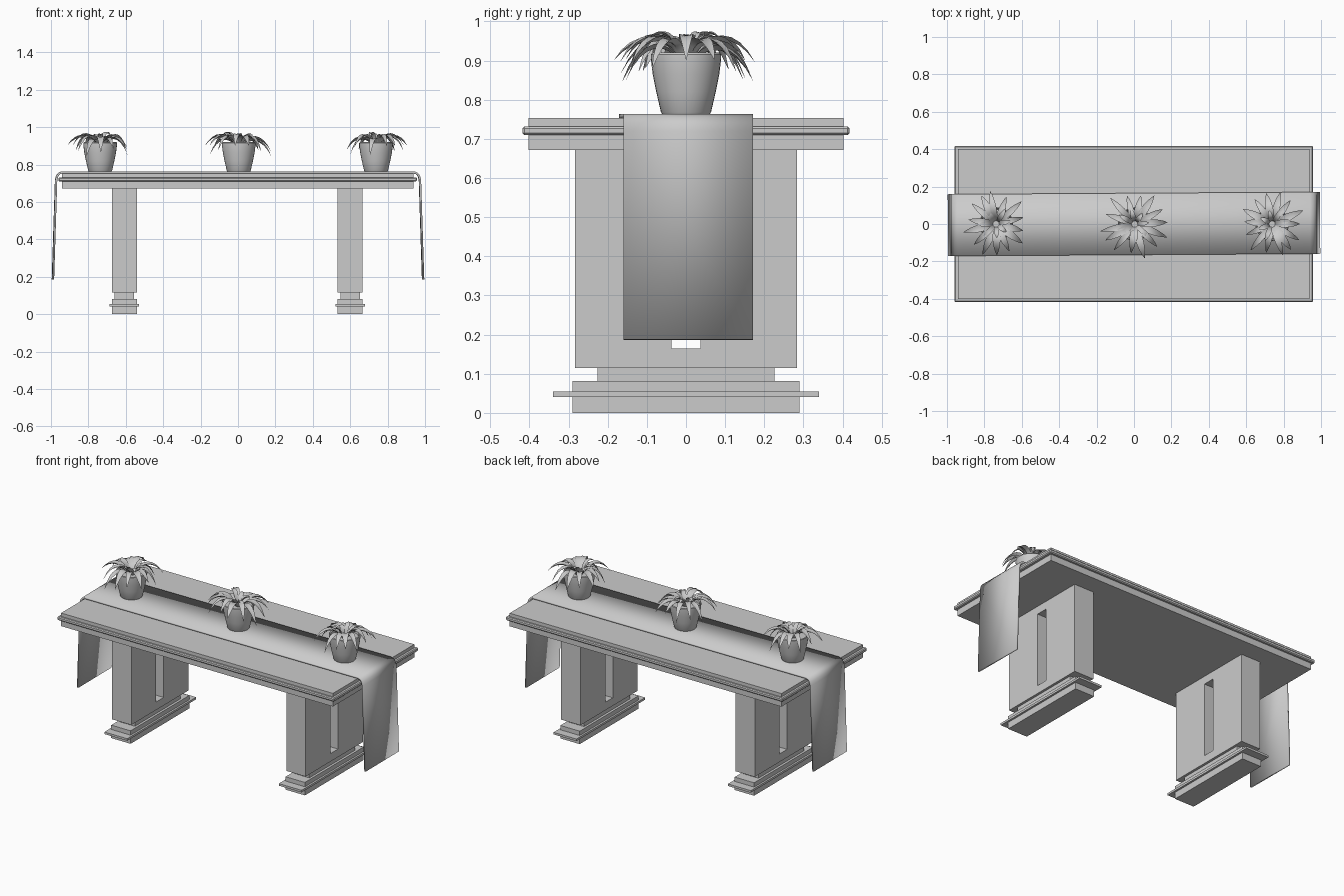
import bpy, bmesh, math, random
from mathutils import Vector

if "Cube" in bpy.data.objects:
    bpy.data.objects.remove(bpy.data.objects["Cube"])

grey = bpy.data.materials.new("plain_grey")
grey.use_nodes = True
grey.diffuse_color = (0.6, 0.6, 0.6, 1)
grey.node_tree.nodes["Principled BSDF"].inputs["Base Color"].default_value = (0.6, 0.6, 0.6, 1)


def finish(bm, name, smooth=None):
    mesh = bpy.data.meshes.new(name)
    bm.to_mesh(mesh)
    bm.free()
    mesh.materials.append(grey)
    ob = bpy.data.objects.new(name, mesh)
    bpy.context.collection.objects.link(ob)
    if smooth:
        bpy.ops.object.select_all(action='DESELECT')
        ob.select_set(True)
        bpy.context.view_layer.objects.active = ob
        bpy.ops.object.shade_smooth_by_angle(angle=math.radians(smooth))
    return ob


def box(name, x, half_x, half_y, z0, z1, bevel=0):
    bm = bmesh.new()
    bmesh.ops.create_cube(bm, size=1)
    for v in bm.verts:
        v.co = (x + v.co.x * 2 * half_x, v.co.y * 2 * half_y,
                z0 + (v.co.z + 0.5) * (z1 - z0))
    if bevel:
        bmesh.ops.bevel(bm, geom=bm.edges[:], offset=bevel, segments=1, affect='EDGES')
    return finish(bm, name)


# Table top with its protruding rim
box("table_top", -0.002, 0.94, 0.402, 0.671, 0.753)
box("table_rim", -0.002, 0.958, 0.418, 0.71, 0.732, 0.005)


# Legs: slotted slab on a neck and a stepped base
def slotted_slab(name, x):
    bm = bmesh.new()
    outer = [(-0.283, 0.115), (0.283, 0.115), (0.283, 0.672), (-0.283, 0.672)]
    inner = [(-0.037, 0.165), (0.037, 0.165), (0.037, 0.622), (-0.037, 0.622)]
    o, i = [[bm.verts.new((x - 0.067, y, z)) for y, z in ring] for ring in (outer, inner)]
    for k in range(4):
        n = (k + 1) % 4
        bm.faces.new((o[k], o[n], i[n], i[k]))
    new = bmesh.ops.extrude_face_region(bm, geom=bm.faces[:], use_keep_orig=True)["geom"]
    bmesh.ops.translate(bm, vec=(0.134, 0, 0),
                        verts=[g for g in new if isinstance(g, bmesh.types.BMVert)])
    bmesh.ops.recalc_face_normals(bm, faces=bm.faces)
    return finish(bm, name)


for side, x in (("right", -0.607), ("left", 0.599)):
    slotted_slab(side + "_leg", x)
    box(side + "_leg_neck", x, 0.052, 0.226, 0.079, 0.117)
    box(side + "_foot", x, 0.067, 0.29, 0, 0.081)
    box(side + "_foot_ledge", x, 0.079, 0.34, 0.041, 0.054)

# Table runner hanging over both ends
half = [(0.995, 0.187), (0.978, 0.72), (0.972, 0.741), (0.961, 0.756), (0.942, 0.764)]
path = [(-x, z) for x, z in half] + half[::-1]
bm = bmesh.new()
rows = [[bm.verts.new((x, y, z)) for y in (-0.165, 0.165)] for x, z in path]
for a, b in zip(rows, rows[1:]):
    bm.faces.new((a[0], b[0], b[1], a[1]))
runner = finish(bm, "table_runner", 35)
runner.rotation_euler.z = 0.006
thick = runner.modifiers.new("thickness", 'SOLIDIFY')
thick.thickness = 0.011
thick.offset = -1


# Potted plants
def pot(name, x):
    profile = [(0, 0.762), (0.06, 0.762), (0.064, 0.768), (0.076, 0.82), (0.085, 0.865),
               (0.09, 0.905), (0.09, 0.916), (0.086, 0.92), (0.08, 0.915), (0.078, 0.9), (0, 0.9)]
    bm = bmesh.new()
    verts = [bm.verts.new((r, 0, z)) for r, z in profile]
    edges = [bm.edges.new(pair) for pair in zip(verts, verts[1:])]
    bmesh.ops.spin(bm, geom=verts + edges, cent=(0, 0, 0), axis=(0, 0, 1),
                   angle=math.tau, steps=32)
    bmesh.ops.remove_doubles(bm, verts=bm.verts, dist=0.0005)
    bmesh.ops.recalc_face_normals(bm, faces=bm.faces)
    finish(bm, name, 40).location.x = x


def leaf(bm, angle, reach, peak, tip, width):
    # Arched, folded blade along a cubic curve, with a rounded underside
    out = Vector((math.cos(angle), math.sin(angle), 0))
    across = Vector((-out.y, out.x, 0))
    ctrl = [(0.015, 0.895), (reach * 0.3, peak), (reach * 0.72, peak), (reach, tip)]
    steps, rings = 8, []
    for s in range(steps + 1):
        t = s / steps
        w = [(1 - t) ** 3, 3 * t * (1 - t) ** 2, 3 * t * t * (1 - t), t ** 3]
        r = sum(k * c[0] for k, c in zip(w, ctrl))
        z = sum(k * c[1] for k, c in zip(w, ctrl))
        spine = out * r + Vector((0, 0, z))
        h = width * max(0.03, math.sin(math.pi * (0.12 + 0.88 * t)) ** 0.8)
        rings.append([bm.verts.new(spine + across * a * h + Vector((0, 0, b * h)))
                      for a, b in ((-1, 0.15), (0, -0.1), (1, 0.15), (0, -0.5))])
    for a, b in zip(rings, rings[1:]):
        for k in range(4):
            n = (k + 1) % 4
            bm.faces.new((a[k], b[k], b[n], a[n]))
    bm.faces.new(rings[-1])


def foliage(name, x, turn, spread):
    rng = random.Random(4)
    bm = bmesh.new()
    for k in range(14):
        leaf(bm, math.tau * k / 14 + rng.uniform(-0.12, 0.12), rng.uniform(0.145, 0.185) * spread,
             rng.uniform(0.955, 0.99), rng.uniform(0.845, 0.91), rng.uniform(0.016, 0.021))
    for k in range(7):
        leaf(bm, math.tau * k / 7 + rng.uniform(-0.2, 0.2), rng.uniform(0.07, 0.11),
             rng.uniform(0.96, 0.985), rng.uniform(0.935, 0.962), 0.014)
    bmesh.ops.recalc_face_normals(bm, faces=bm.faces)
    ob = finish(bm, name, 50)
    ob.location.x = x
    ob.rotation_euler.z = turn


for place, x, turn, spread in (("right", -0.737, 0.3, 1), ("middle", 0.004, 1.9, 1.05),
                               ("left", 0.738, 3.6, 1)):
    pot(place + "_pot", x)
    foliage(place + "_plant_leaves", x, turn, spread)
